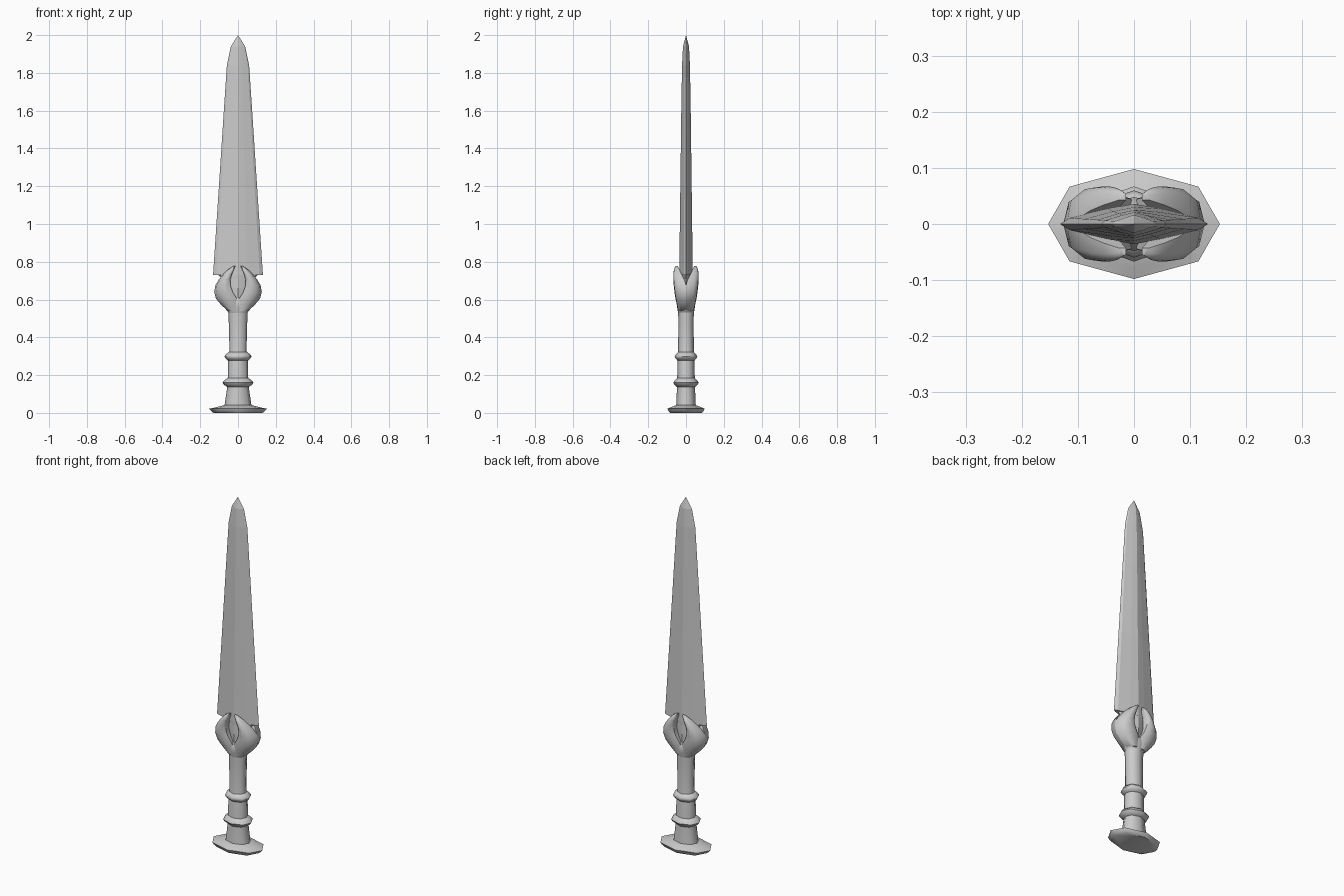
import bpy, bmesh

cube = bpy.data.objects.get("Cube")
if cube:
    bpy.data.objects.remove(cube, do_unlink=True)

metal = bpy.data.materials.new("grey metal")
metal.use_nodes = True
grey = (0.6, 0.6, 0.6, 1)
metal.diffuse_color = grey
metal.node_tree.nodes["Principled BSDF"].inputs["Base Color"].default_value = grey


def loft(name, rings, smooth=None):
    """Skin a stack of equal-length point rings and cap both ends."""
    bm = bmesh.new()
    rows = [[bm.verts.new(p) for p in ring] for ring in rings]
    count = len(rows[0])
    for low, high in zip(rows, rows[1:]):
        for i in range(count):
            j = (i + 1) % count
            bm.faces.new((low[i], low[j], high[j], high[i]))
    bm.faces.new(rows[0][::-1])
    bm.faces.new(rows[-1])
    bmesh.ops.remove_doubles(bm, verts=bm.verts, dist=0.0002)
    bmesh.ops.recalc_face_normals(bm, faces=bm.faces)
    mesh = bpy.data.meshes.new(name)
    bm.to_mesh(mesh)
    bm.free()
    mesh.materials.append(metal)
    obj = bpy.data.objects.new(name, mesh)
    bpy.context.collection.objects.link(obj)
    if smooth:
        bpy.ops.object.select_all(action="DESELECT")
        obj.select_set(True)
        bpy.context.view_layer.objects.active = obj
        bpy.ops.object.shade_smooth_by_angle(angle=smooth)
    return obj


def mirrored(quarter):
    """Complete an outline from its quarter, running from +x to +y."""
    half = quarter + [(-x, y) for x, y in quarter[-2::-1]]
    return half + [(x, -y) for x, y in half[-2:0:-1]]


def stack(outline, levels):
    return [[(x * w, y * d, z) for x, y in outline] for z, w, d in levels]


octagon = mirrored([(1, 0), (0.75, 0.68), (0, 1)])

# Pommel plate
loft("pommel", stack(octagon, [
    (0.0, 0.13, 0.085), (0.012, 0.145, 0.094), (0.022, 0.153, 0.098),
    (0.03, 0.115, 0.08), (0.042, 0.07, 0.05)]), 0.8)

# Grip and its two collars
loft("grip", stack(octagon, [
    (0.035, 0.072, 0.052), (0.15, 0.055, 0.047), (0.3, 0.052, 0.045),
    (0.33, 0.045, 0.042), (0.48, 0.049, 0.04), (0.57, 0.052, 0.043)]), 0.9)
for name, z, w, d in (("lower_collar", 0.16, 0.082, 0.067),
                      ("upper_collar", 0.298, 0.072, 0.06)):
    loft(name, stack(octagon, [
        (z - 0.024, w * 0.68, d * 0.7), (z - 0.01, w * 0.92, d * 0.92),
        (z, w, d), (z + 0.01, w * 0.92, d * 0.92),
        (z + 0.024, w * 0.68, d * 0.7)]), 0.9)

# Cup joining the claws to the grip
loft("claw_cup", stack(octagon, [
    (0.53, 0.05, 0.042), (0.56, 0.073, 0.047), (0.59, 0.09, 0.048),
    (0.615, 0.08, 0.03)]), 0.9)

# Four curved claws: height, inner x, outer x, inner y, outer y
claw_levels = [
    (0.54, 0.0, 0.055, 0.0, 0.042), (0.575, 0.0, 0.092, 0.0, 0.049),
    (0.605, 0.006, 0.117, 0.0, 0.056), (0.64, 0.028, 0.126, 0.0, 0.061),
    (0.675, 0.04, 0.12, 0.0, 0.065), (0.705, 0.04, 0.102, 0.008, 0.067),
    (0.735, 0.032, 0.078, 0.024, 0.067), (0.758, 0.022, 0.054, 0.034, 0.064),
    (0.777, 0.014, 0.026, 0.043, 0.056)]
claw_section = [(0, 0), (0, 0.8), (0.25, 1), (0.6, 0.95), (0.9, 0.65), (1, 0)]
for side, sx in (("left", 1), ("right", -1)):
    for end, sy in (("front", -1), ("back", 1)):
        loft(f"{end}_{side}_claw", [
            [(sx * (a + u * (b - a)), sy * (c + v * (d - c)), z)
             for u, v in claw_section] for z, a, b, c, d in claw_levels], 0.9)

# Blade with bevelled edges and a raised middle, tapering to a point
blade_section = mirrored([(1, 0), (0.87, 0.3), (0.36, 0.75), (0, 1)])
loft("blade", stack(blade_section, [
    (0.73, 0.132, 0.036), (1.2, 0.101, 0.03), (1.6, 0.075, 0.025),
    (1.84, 0.059, 0.021), (1.94, 0.038, 0.016), (2.0, 0.0, 0.0)]))

# Blade root held between the claws
loft("blade_root", stack(blade_section, [
    (0.57, 0.06, 0.032), (0.66, 0.08, 0.036), (0.71, 0.085, 0.036),
    (0.735, 0.11, 0.036)]))
